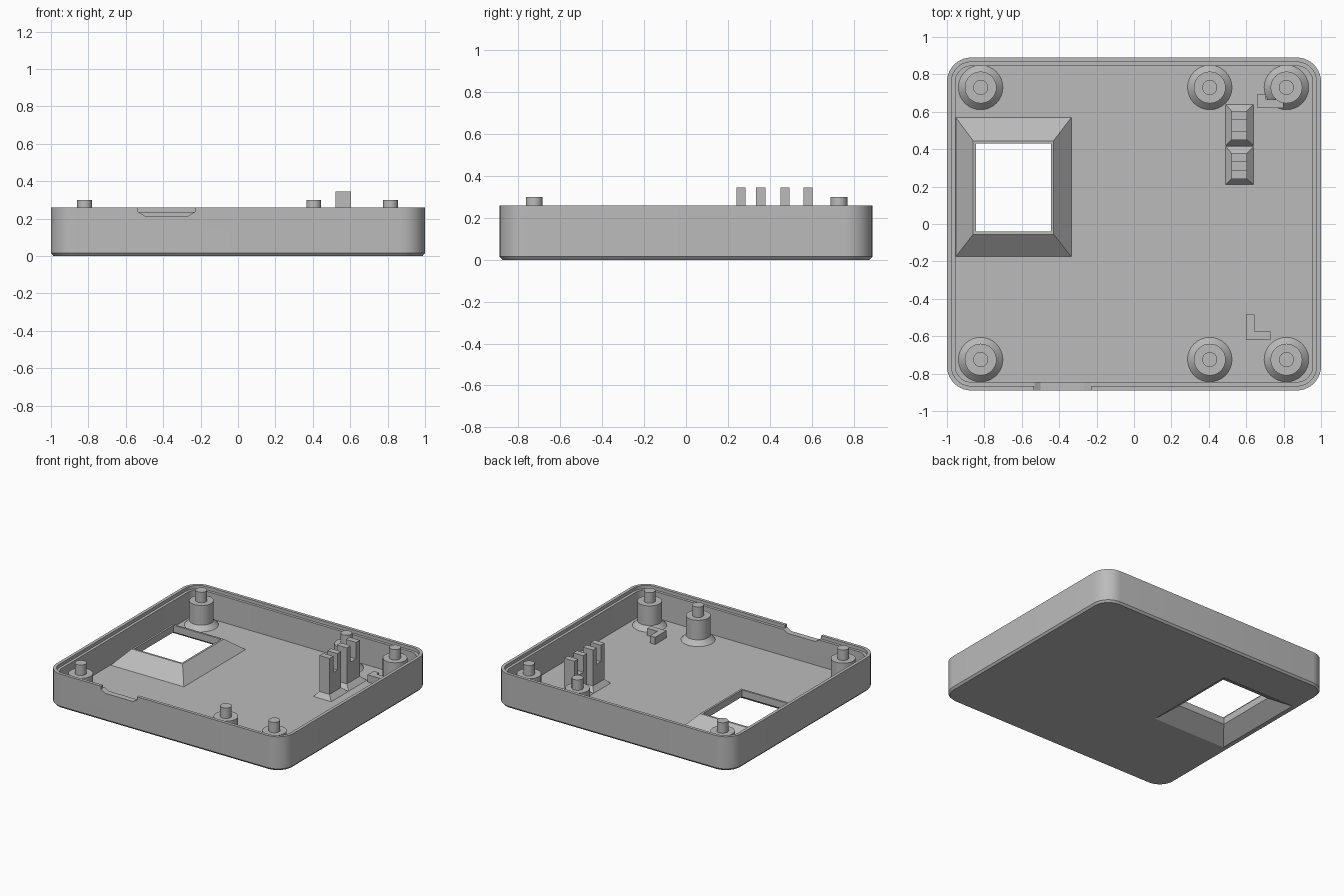
import bpy, bmesh, math

cube = bpy.data.objects.get("Cube")
if cube:
    bpy.data.objects.remove(cube, do_unlink=True)

plastic = bpy.data.materials.new("grey_plastic")
plastic.use_nodes = True
plastic.diffuse_color = (0.5, 0.5, 0.5, 1)
plastic.node_tree.nodes["Principled BSDF"].inputs["Base Color"].default_value = (0.5, 0.5, 0.5, 1)

FLOOR, LEDGE, RIM = 0.035, 0.235, 0.26


def loft(name, rings):
    """Skin a stack of equal-sized point rings into a closed solid."""
    bm = bmesh.new()
    loops = [[bm.verts.new(p) for p in ring] for ring in rings]
    n = len(loops[0])
    for a, b in zip(loops, loops[1:]):
        for i in range(n):
            j = (i + 1) % n
            bm.faces.new((a[i], a[j], b[j], b[i]))
    bm.faces.new(loops[0][::-1])
    bm.faces.new(loops[-1])
    bmesh.ops.recalc_face_normals(bm, faces=bm.faces)
    mesh = bpy.data.meshes.new(name)
    bm.to_mesh(mesh)
    bm.free()
    mesh.materials.append(plastic)
    obj = bpy.data.objects.new(name, mesh)
    bpy.context.collection.objects.link(obj)
    return obj


def rounded(inset, z, steps=10):
    """Rounded outline of the case, moved inwards by inset."""
    r, pts = 0.13 - inset, []
    for k, (sx, sy) in enumerate([(1, 1), (-1, 1), (-1, -1), (1, -1)]):
        for i in range(steps + 1):
            a = math.pi / 2 * (k + i / steps)
            pts.append((sx * 0.87 + r * math.cos(a), sy * 0.76 + r * math.sin(a), z))
    return pts


def rect(x0, x1, y0, y1, z):
    return [(x0, y0, z), (x1, y0, z), (x1, y1, z), (x0, y1, z)]


def circle(x, y, r, z, n=32):
    return [(x + r * math.cos(2 * math.pi * i / n), y + r * math.sin(2 * math.pi * i / n), z)
            for i in range(n)]


def prism_x(name, profile, x0, x1):
    return loft(name, [[(x, y, z) for y, z in profile] for x in (x0, x1)])


def combine(target, other, operation):
    """Apply a boolean, then discard the helper solid."""
    mod = target.modifiers.new("join", "BOOLEAN")
    mod.object, mod.operation, mod.solver = other, operation, "EXACT"
    graph = bpy.context.evaluated_depsgraph_get()
    mesh = bpy.data.meshes.new_from_object(target.evaluated_get(graph))
    target.modifiers.clear()
    target.data = mesh
    bpy.data.objects.remove(other, do_unlink=True)


def smooth(obj):
    bpy.ops.object.select_all(action="DESELECT")
    obj.select_set(True)
    bpy.context.view_layer.objects.active = obj
    bpy.ops.object.shade_smooth_by_angle(angle=math.radians(30))


# Tray: chamfered bottom, outer wall, stepped rim and inner floor
tray = loft("case_tray", [rounded(i, z) for i, z in [
    (0.013, 0), (0, 0.015), (0, RIM), (0.024, RIM),
    (0.024, LEDGE), (0.045, LEDGE), (0.045, FLOOR)]])

# Raised window frame with a flared opening beneath
frame = loft("frame", [
    rect(-0.953, -0.335, -0.175, 0.57, 0.02),
    rect(-0.953, -0.335, -0.175, 0.57, FLOOR),
    rect(-0.86, -0.43, -0.055, 0.445, 0.138)])
combine(tray, frame, "UNION")
opening = loft("opening", [
    rect(-0.965, -0.325, -0.19, 0.585, -0.01),
    rect(-0.845, -0.445, -0.04, 0.43, 0.085),
    rect(-0.845, -0.445, -0.04, 0.43, 0.3)])
combine(tray, opening, "DIFFERENCE")

# Cable notch in the front wall
notch_profile = [(-0.535, 0.3), (-0.535, 0.237), (-0.5, 0.215),
                 (-0.265, 0.215), (-0.23, 0.237), (-0.23, 0.3)]
notch = loft("notch", [[(x, y, z) for x, z in notch_profile] for y in (-0.95, -0.8)])
combine(tray, notch, "DIFFERENCE")
smooth(tray)

# Screw posts: flared foot, boss and locating pin
for row, y in (("front", -0.725), ("back", 0.73)):
    for place, x in (("right", -0.82), ("middle", 0.405), ("left", 0.815)):
        post = loft(f"{row}_{place}_post", [circle(x, y, r, z) for r, z in [
            (0.119, FLOOR - 0.01), (0.119, FLOOR), (0.085, FLOOR + 0.035),
            (0.085, 0.22), (0.04, 0.22), (0.04, 0.3)]])
        smooth(post)

# Slotted holders on flared feet
for name, y0, y1 in (("front", 0.24, 0.38), ("back", 0.45, 0.605)):
    a, b = y0 + 0.045, y1 - 0.045
    prism_x(f"{name}_slotted_holder", [
        (y0, FLOOR - 0.01), (y1, FLOOR - 0.01), (y1, 0.345), (b, 0.345),
        (b, 0.22), (a, 0.22), (a, 0.345), (y0, 0.345)], 0.52, 0.605)
    loft(f"{name}_holder_foot", [
        rect(0.49, 0.64, y0 - 0.03, y1 + 0.035, FLOOR - 0.01),
        rect(0.49, 0.64, y0 - 0.03, y1 + 0.035, FLOOR),
        rect(0.52, 0.605, y0, y1, FLOOR + 0.035)])

# L-shaped corner stops on the floor
for name, x, y, w, h in (("front", 0.60, -0.62, 0.13, 0.135), ("back", 0.66, 0.62, 0.14, 0.075)):
    t = 0.045
    outline = [(x, y), (x + w, y), (x + w, y + t), (x + t, y + t), (x + t, y + h), (x, y + h)]
    loft(f"{name}_corner_stop", [[(px, py, z) for px, py in outline] for z in (FLOOR - 0.01, 0.09)])
